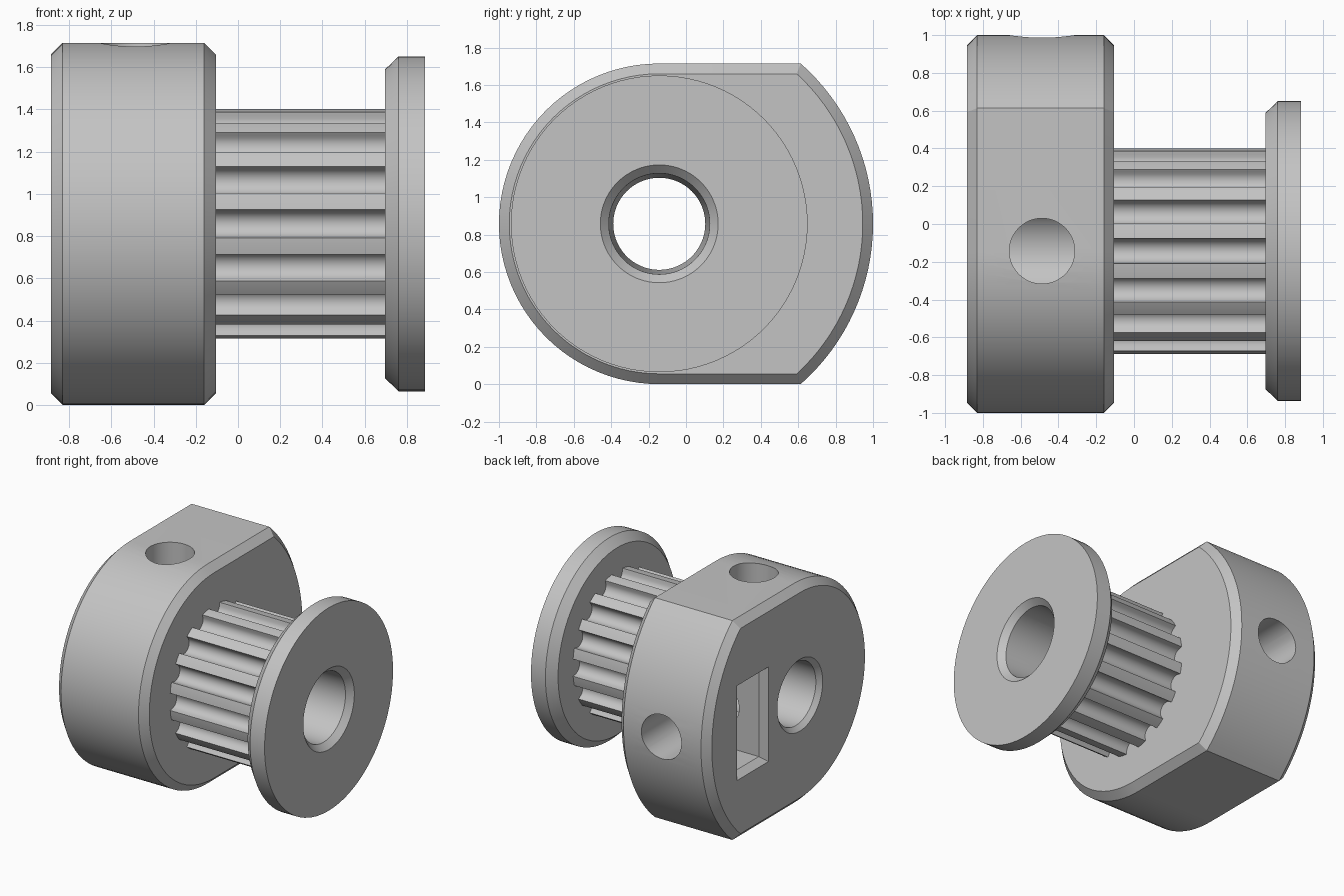
import bpy
import bmesh
from math import sin, cos, pi, tau, acos, sqrt
from mathutils import Matrix, Vector

cube = bpy.data.objects.get("Cube")
if cube:
    bpy.data.objects.remove(cube, do_unlink=True)

AXIS_Y, AXIS_Z = -0.143, 0.858      # shaft axis runs along x
HOLE_X = -0.487

grey = bpy.data.materials.new("light grey metal")
grey.use_nodes = True
grey.diffuse_color = (0.55, 0.55, 0.55, 1)
grey.node_tree.nodes["Principled BSDF"].inputs["Base Color"].default_value = (0.55, 0.55, 0.55, 1)


def loft(name, sections):
    """Solid through (x, outline) sections; outlines are (y, z) about the shaft axis."""
    bm = bmesh.new()
    rings = [[bm.verts.new((x, AXIS_Y + y, AXIS_Z + z)) for y, z in pts] for x, pts in sections]
    for a, b in zip(rings, rings[1:]):
        for i in range(len(a)):
            j = (i + 1) % len(a)
            bm.faces.new((a[i], a[j], b[j], b[i]))
    bm.faces.new(rings[0])
    bm.faces.new(rings[-1])
    bmesh.ops.recalc_face_normals(bm, faces=bm.faces)
    mesh = bpy.data.meshes.new(name)
    bm.to_mesh(mesh)
    bm.free()
    mesh.materials.append(grey)
    ob = bpy.data.objects.new(name, mesh)
    bpy.context.collection.objects.link(ob)
    return ob


def circle(r, n=96):
    return [(r * cos(tau * i / n), r * sin(tau * i / n)) for i in range(n)]


def rect(y0, y1, half_z):
    return [(y0, -half_z), (y1, -half_z), (y1, half_z), (y0, half_z)]


def hub_outline(r):
    """Half circle at the front, flats above and below, wider arc at the back."""
    big = r + 0.286
    corner = acos(sqrt(big * big - r * r) / big)
    front = [(r * cos(pi / 2 + pi * i / 48), r * sin(pi / 2 + pi * i / 48)) for i in range(49)]
    back = [(big * cos(corner * (i / 16 - 1)), big * sin(corner * (i / 16 - 1))) for i in range(33)]
    return front + back


def tooth_outline(teeth=16, outer=0.549, root=0.465, groove=0.064):
    """Round-bottomed belt grooves between narrow lands."""
    pts = []
    for k in range(teeth):
        a = tau * k / teeth
        local = [(-groove - 0.003, outer - 0.005)]
        local += [(-groove * cos(pi * i / 12), root + groove * (1 - sin(pi * i / 12))) for i in range(13)]
        local += [(groove + 0.003, outer - 0.005)]
        pts += [(r * cos(a) - t * sin(a), r * sin(a) + t * cos(a)) for t, r in local]
        mid = a + pi / teeth
        pts.append((outer * cos(mid), outer * sin(mid)))
    return pts


def screw_cutter(name, direction):
    """Radial cylinder from the shaft axis outward."""
    bm = bmesh.new()
    d = Vector(direction)
    bmesh.ops.create_cone(bm, cap_ends=True, segments=48, radius1=0.173, radius2=0.173, depth=1.4)
    turn = Vector((0, 0, 1)).rotation_difference(d).to_matrix().to_4x4()
    centre = Vector((HOLE_X, AXIS_Y, AXIS_Z)) + d * 0.7
    bm.transform(Matrix.Translation(centre) @ turn)
    mesh = bpy.data.meshes.new(name)
    bm.to_mesh(mesh)
    bm.free()
    mesh.materials.append(grey)
    ob = bpy.data.objects.new(name, mesh)
    bpy.context.collection.objects.link(ob)
    return ob


def cut(ob, cutters):
    bpy.ops.object.select_all(action='DESELECT')
    bpy.context.view_layer.objects.active = ob
    ob.select_set(True)
    for c in cutters:
        mod = ob.modifiers.new(c.name, 'BOOLEAN')
        mod.operation = 'DIFFERENCE'
        mod.solver = 'EXACT'
        mod.object = c
        bpy.ops.object.modifier_apply(modifier=mod.name)
    bpy.ops.object.shade_smooth_by_angle(angle=pi / 6)


# Solid parts
hub = loft("hub", [(-0.885, hub_outline(0.802)), (-0.83, hub_outline(0.857)),
                   (-0.16, hub_outline(0.857)), (-0.105, hub_outline(0.802))])
teeth = loft("toothed_barrel", [(-0.105, tooth_outline()), (0.695, tooth_outline())])
flange = loft("end_flange", [(0.695, circle(0.73)), (0.76, circle(0.793)), (0.885, circle(0.793))])

# Cutters: tapered bore with countersinks, two screw holes, nut pocket
bore = loft("bore_cutter", [(-0.905, circle(0.30)), (-0.85, circle(0.246)), (-0.1, circle(0.246)),
                            (0.84, circle(0.27)), (0.905, circle(0.335))])
top_hole = screw_cutter("top_screw_cutter", (0, 0, 1))
back_hole = screw_cutter("back_screw_cutter", (0, 1, 0))
pocket = loft("nut_pocket_cutter", [(-0.90, rect(0.385, 0.785, 0.375)), (-0.885, rect(0.39, 0.78, 0.37)),
                                    (-0.83, rect(0.43, 0.74, 0.33)), (-0.2, rect(0.43, 0.74, 0.33))])

cut(hub, [bore, top_hole, back_hole, pocket])
cut(teeth, [bore])
cut(flange, [bore])

for helper in (bore, top_hole, back_hole, pocket):
    bpy.data.objects.remove(helper, do_unlink=True)
